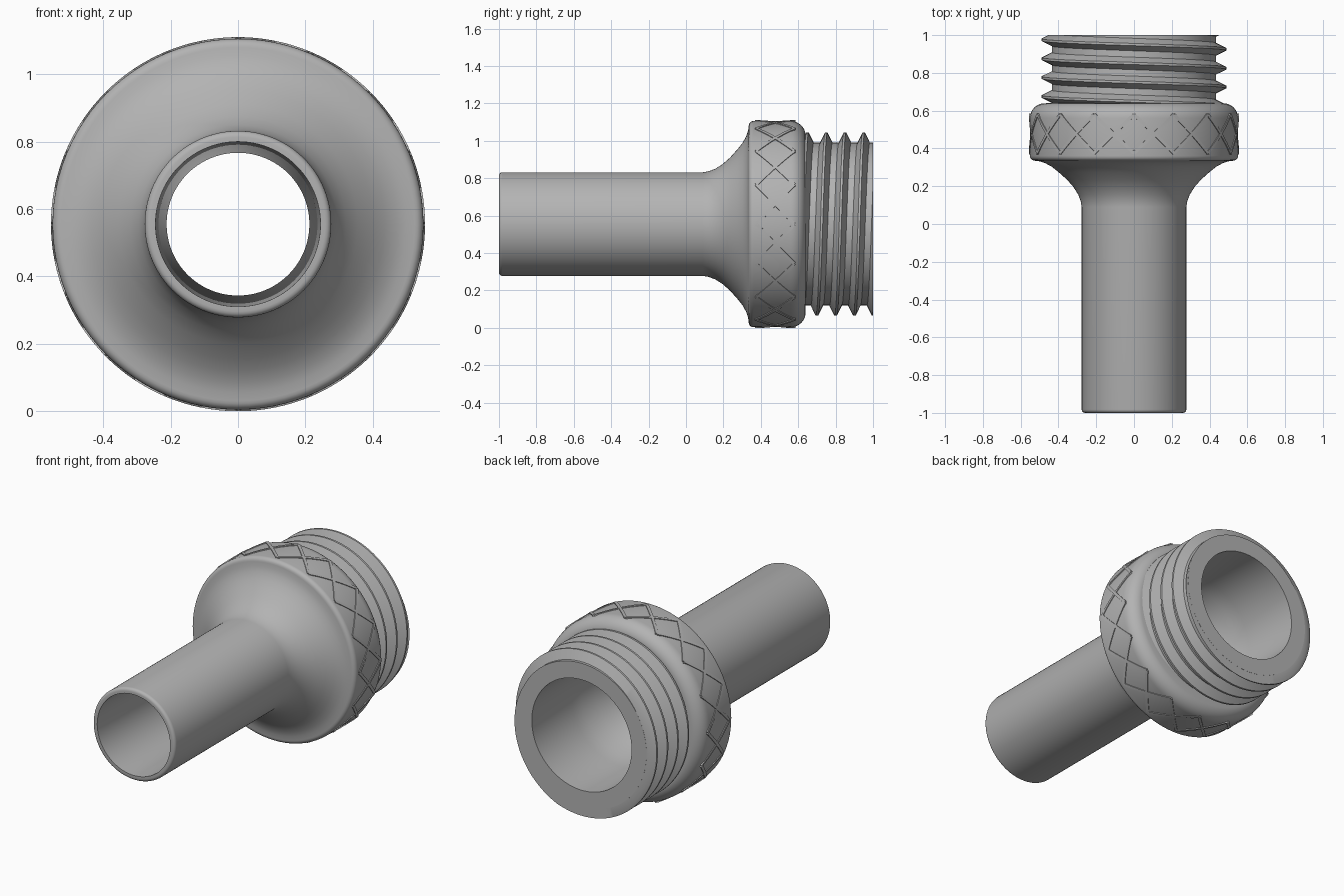
import bpy, bmesh
from math import sin, cos, tau, radians

CENTRE = 0.555   # height of the turning axis
SEGMENTS = 96

cube = bpy.data.objects.get("Cube")
if cube:
    bpy.data.objects.remove(cube, do_unlink=True)

grey = bpy.data.materials.new("plain grey")
grey.use_nodes = True
grey.diffuse_color = (0.45, 0.45, 0.45, 1)
grey.node_tree.nodes["Principled BSDF"].inputs["Base Color"].default_value = (0.45, 0.45, 0.45, 1)


def point(r, angle, y):
    """Point at radius r, angle measured from the top towards +x."""
    return (r * sin(angle), y, CENTRE + r * cos(angle))


def finish(bm, name, sharp=30):
    bmesh.ops.recalc_face_normals(bm, faces=bm.faces[:])
    mesh = bpy.data.meshes.new(name)
    bm.to_mesh(mesh)
    bm.free()
    mesh.materials.append(grey)
    obj = bpy.data.objects.new(name, mesh)
    bpy.context.collection.objects.link(obj)
    bpy.ops.object.select_all(action="DESELECT")
    obj.select_set(True)
    bpy.context.view_layer.objects.active = obj
    bpy.ops.object.shade_smooth_by_angle(angle=radians(sharp))
    return obj


def skin(bm, rings, closed):
    """Join successive vertex rings with quads; each ring is a closed loop."""
    pairs = zip(rings, rings[1:] + rings[:1]) if closed else zip(rings, rings[1:])
    for a, b in pairs:
        n = len(a)
        for i in range(n):
            j = (i + 1) % n
            bm.faces.new((a[i], a[j], b[j], b[i]))


def arc(r, y, size_r, size_y, start, end, steps):
    """Elliptical arc of (radius, y) pairs for the turned profile."""
    out = []
    for i in range(steps + 1):
        a = radians(start + (end - start) * i / steps)
        out.append((r + size_r * cos(a), y + size_y * sin(a)))
    return out


# Hollow turned body: tube, flare, collar, threaded core and funnel bore
profile = arc(0.259, -0.982, 0.018, 0.018, -90, 0, 4)
profile += [(0.277, 0.09), (0.282, 0.12), (0.295, 0.155), (0.32, 0.195), (0.355, 0.235),
            (0.40, 0.275), (0.435, 0.303), (0.47, 0.322), (0.50, 0.332)]
profile += arc(0.525, 0.361, 0.026, 0.026, -90, 0, 5)
profile += arc(0.471, 0.56, 0.08, 0.08, 0, 80, 8)
profile += [(0.435, 0.64), (0.435, 1.0), (0.335, 1.0), (0.335, 0.62), (0.325, 0.54),
            (0.30, 0.44), (0.26, 0.32), (0.225, 0.22), (0.212, 0.15), (0.245, -1.0)]
bm = bmesh.new()
rings = [[bm.verts.new(point(r, tau * i / SEGMENTS, y)) for r, y in profile]
         for i in range(SEGMENTS)]
skin(bm, rings, True)
finish(bm, "adapter_body")

# Screw thread: a tapered ridge swept along a helix and trimmed at the rear
PITCH = 0.1
section = [(0.425, -0.038), (0.49, -0.006), (0.49, 0.006), (0.425, 0.038)]
turns = 5
bm = bmesh.new()
rings = []
for i in range(turns * SEGMENTS + 1):
    angle = tau * i / SEGMENTS
    y = 1.05 - PITCH * angle / tau
    rings.append([bm.verts.new(point(r, angle, y + dy)) for r, dy in section])
skin(bm, rings, False)
bm.faces.new(rings[0])
bm.faces.new(rings[-1])
for offset, direction in ((0.9995, 1), (0.6, -1)):
    cut = bmesh.ops.bisect_plane(
        bm, geom=bm.verts[:] + bm.edges[:] + bm.faces[:], plane_co=(0, offset, 0),
        plane_no=(0, direction, 0), clear_outer=True)
    edges = [e for e in cut["geom_cut"] if isinstance(e, bmesh.types.BMEdge)]
    bmesh.ops.triangle_fill(bm, edges=edges, use_beauty=True)
finish(bm, "screw_thread")

# Diamond grip: crossing diagonal ribs around the collar
COUNT = 16
bm = bmesh.new()
for k in range(COUNT):
    for lean in (-1, 1):
        rings = []
        for i in range(9):
            t = i / 8
            angle = tau * (k + lean * t) / COUNT
            y = 0.375 + 0.205 * t
            ring = []
            for r, side in ((0.535, -1), (0.5555, -1), (0.5555, 1), (0.535, 1)):
                shift = side * 0.006
                ring.append(bm.verts.new(point(r, angle - lean * shift / 0.555, y + shift)))
            rings.append(ring)
        skin(bm, rings, False)
        bm.faces.new(rings[0])
        bm.faces.new(rings[-1])
finish(bm, "collar_grip_ribs")
